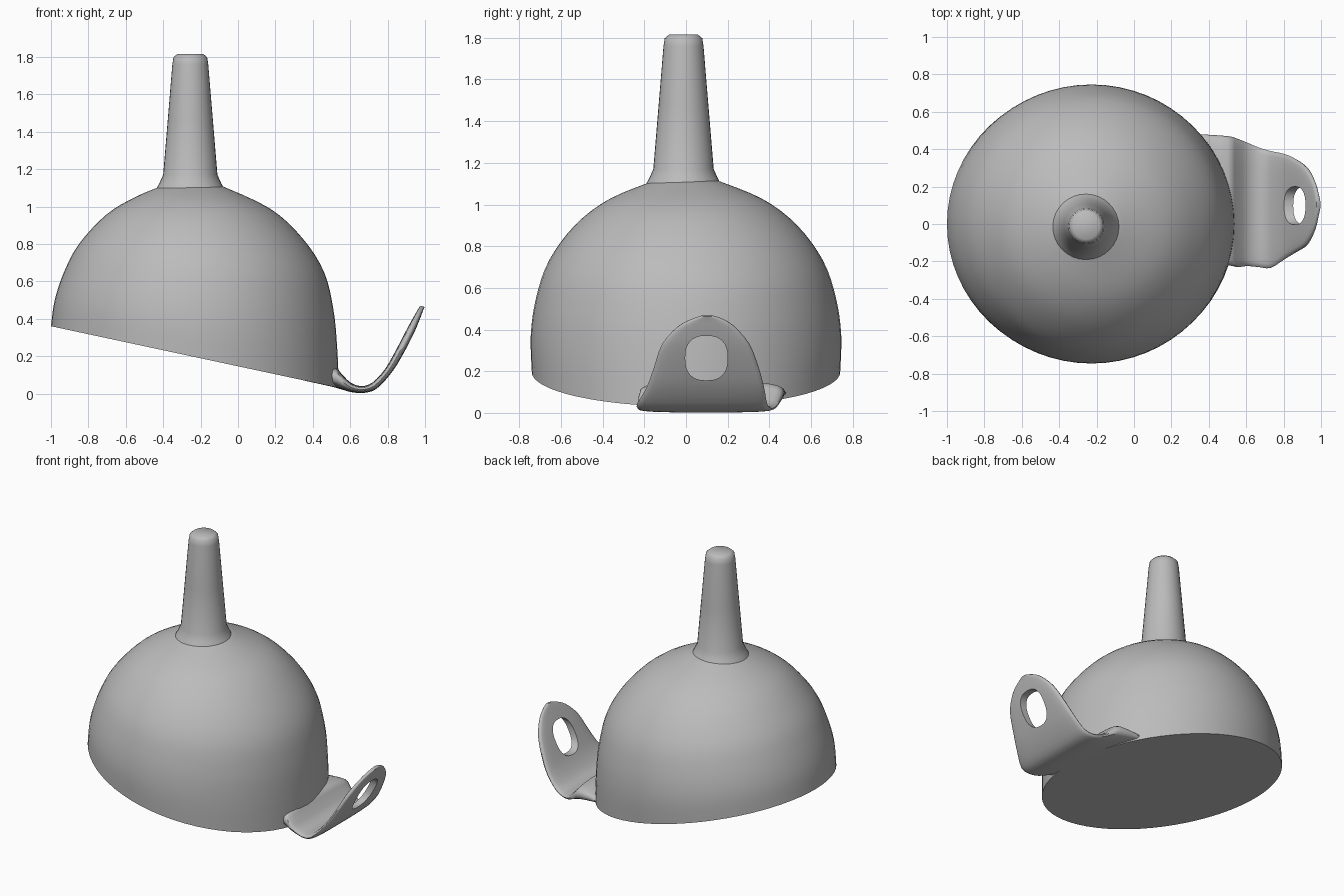
import bpy, bmesh, math
from mathutils import Vector

cube = bpy.data.objects.get("Cube")
if cube:
    bpy.data.objects.remove(cube, do_unlink=True)

grey = bpy.data.materials.new("plain grey")
grey.use_nodes = True
COLOUR = (0.5, 0.5, 0.5, 1)
grey.diffuse_color = COLOUR
grey.node_tree.nodes["Principled BSDF"].inputs["Base Color"].default_value = COLOUR


def smooth_rows(rows, steps):
    """Catmull-Rom interpolation through rows of numbers."""
    rows = [Vector(r) for r in rows]
    out = []
    for i in range(len(rows) - 1):
        p, a, b = rows[max(i - 1, 0)], rows[i], rows[i + 1]
        q = rows[min(i + 2, len(rows) - 1)]
        for k in range(steps):
            t = k / steps
            out.append(a + (b - p) * (t / 2) + (2 * p - 5 * a + 4 * b - q) * (t * t / 2)
                       + (3 * a - p - 3 * b + q) * (t ** 3 / 2))
    return out + [rows[-1]]


def loft(name, rings):
    """Skin closed rings of points and cap both ends."""
    bm = bmesh.new()
    loops = [[bm.verts.new(p) for p in ring] for ring in rings]
    n = len(loops[0])
    for a, b in zip(loops, loops[1:]):
        for i in range(n):
            j = (i + 1) % n
            bm.faces.new((a[i], a[j], b[j], b[i]))
    bm.faces.new(loops[0][::-1])
    bm.faces.new(loops[-1])
    bmesh.ops.recalc_face_normals(bm, faces=bm.faces)
    mesh = bpy.data.meshes.new(name)
    bm.to_mesh(mesh)
    bm.free()
    mesh.materials.append(grey)
    obj = bpy.data.objects.new(name, mesh)
    bpy.context.collection.objects.link(obj)
    return obj


def activate(obj):
    bpy.ops.object.select_all(action='DESELECT')
    obj.select_set(True)
    bpy.context.view_layer.objects.active = obj


def soften(obj, degrees):
    activate(obj)
    bpy.ops.object.shade_smooth_by_angle(angle=math.radians(degrees))


def oval(n, power=1.0):
    """Unit superellipse points."""
    def bend(v):
        return math.copysign(abs(v) ** power, v)
    return [(bend(math.cos(2 * math.pi * i / n)), bend(math.sin(2 * math.pi * i / n)))
            for i in range(n)]


# Bowl: tilted rings given by left x, z, right x, z and half depth
bowl_rows = [
    (-1.0, 0.36, 0.54, 0.03, 0.74), (-0.98, 0.5, 0.53, 0.25, 0.745),
    (-0.93, 0.65, 0.51, 0.45, 0.72), (-0.85, 0.8, 0.46, 0.65, 0.66),
    (-0.7, 0.96, 0.345, 0.83, 0.535), (-0.54, 1.055, 0.17, 0.99, 0.37),
    (-0.38, 1.12, -0.11, 1.12, 0.14)]
rings = []
for xl, zl, xr, zr, depth in smooth_rows(bowl_rows, 4):
    mid, half = Vector(((xl + xr) / 2, 0, (zl + zr) / 2)), Vector(((xr - xl) / 2, 0, (zr - zl) / 2))
    rings.append([mid + half * c + Vector((0, depth * s, 0)) for c, s in oval(64)])
soften(loft("bowl", rings), 40)

# Spout: tapered tube with a rounded, closed tip
spout_rows = [(0.19, 1.08), (0.165, 1.125), (0.145, 1.17), (0.12, 1.47),
              (0.096, 1.76), (0.09, 1.798), (0.07, 1.815)]
rings = [[(-0.255 + r * c, -0.012 + r * s, z) for c, s in oval(32)] for r, z in spout_rows]
soften(loft("spout", rings), 50)

# Hanging tab: upper x, z, lower x, z, near y, far y
tab_rows = [
    (0.35, 0.12, 0.35, 0.07, -0.2, 0.48), (0.5, 0.15, 0.5, 0.037, -0.22, 0.47),
    (0.55, 0.11, 0.56, 0.02, -0.23, 0.455), (0.6, 0.06, 0.61, 0.007, -0.225, 0.435),
    (0.66, 0.04, 0.67, 0.003, -0.23, 0.41), (0.72, 0.06, 0.74, 0.025, -0.235, 0.39),
    (0.785, 0.13, 0.82, 0.11, -0.19, 0.375), (0.84, 0.225, 0.88, 0.205, -0.155, 0.35),
    (0.9, 0.34, 0.94, 0.32, -0.115, 0.305), (0.945, 0.42, 0.975, 0.405, -0.04, 0.235),
    (0.965, 0.455, 0.99, 0.445, 0.03, 0.175), (0.975, 0.47, 0.998, 0.463, 0.08, 0.125)]
rings = []
for xu, zu, xl, zl, y0, y1 in smooth_rows(tab_rows, 3):
    mid = Vector(((xu + xl) / 2, (y0 + y1) / 2, (zu + zl) / 2))
    half = Vector(((xu - xl) / 2, 0, (zu - zl) / 2))
    rings.append([mid + half * s + Vector((0, (y1 - y0) / 2 * c, 0)) for c, s in oval(24, 0.6)])
tab = loft("hanging_tab", rings)

# Rounded hole through the tab
cutter = loft("hole_cutter", [[(x, 0.098 + 0.102 * c, 0.263 + 0.107 * s) for c, s in oval(32, 0.8)]
                              for x in (0.7, 1.1)])
cutter.hide_render = True
cut = tab.modifiers.new("hole", 'BOOLEAN')
cut.operation, cut.solver, cut.object = 'DIFFERENCE', 'EXACT', cutter
activate(tab)
bpy.ops.object.modifier_apply(modifier=cut.name)
bpy.data.objects.remove(cutter, do_unlink=True)
soften(tab, 50)
